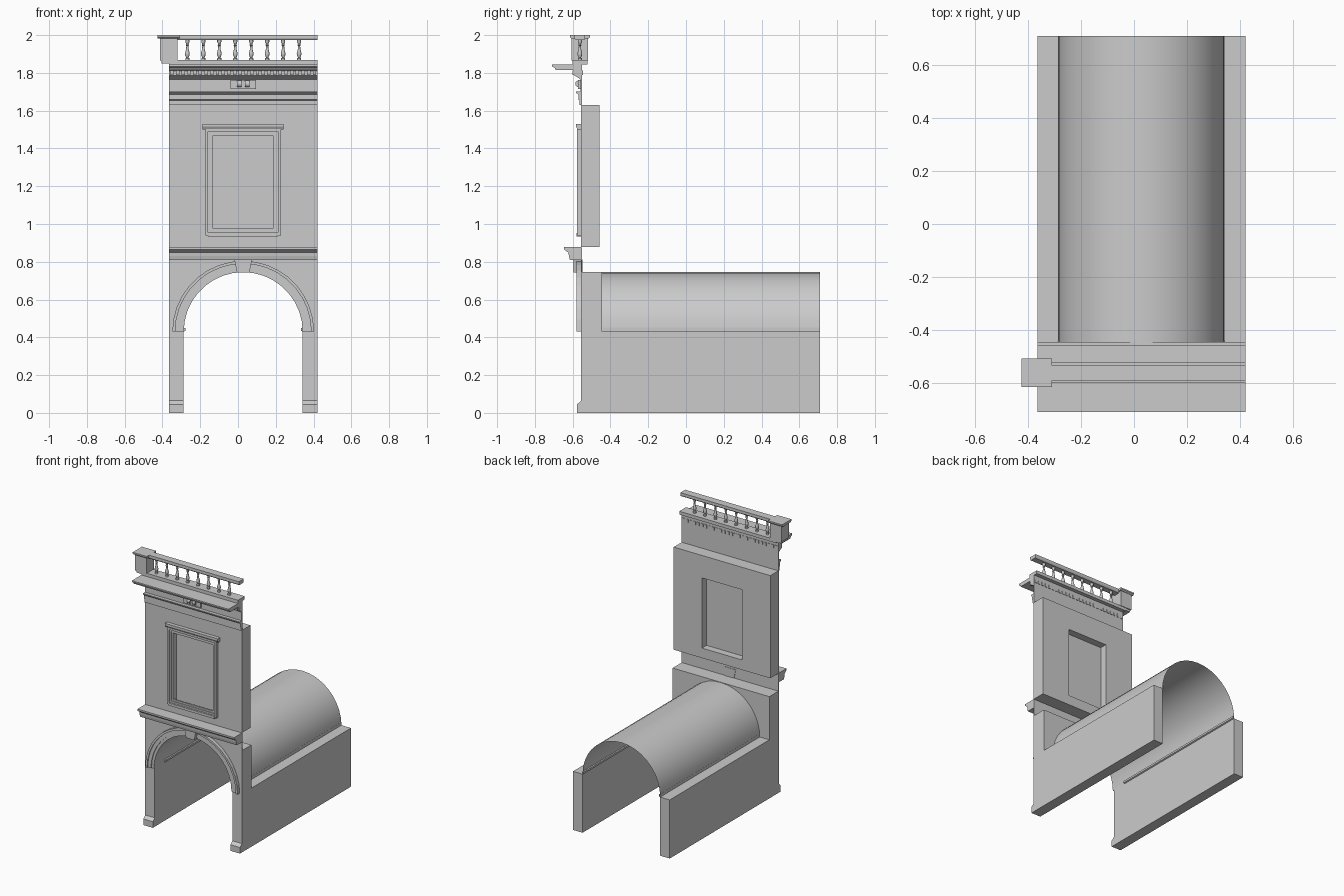
import bpy, bmesh
from math import sin, cos, pi

if "Cube" in bpy.data.objects:
    bpy.data.objects.remove(bpy.data.objects["Cube"])

CX, XL, XR = 0.0275, -0.365, 0.42      # facade centre line and ends
YF, YB = -0.555, 0.71                  # facade plane and rear end
SPRING, R = 0.43, 0.315                # arch springing height and radius
SEG = 18


def finish(name, bm, smooth=False):
    bmesh.ops.remove_doubles(bm, verts=bm.verts, dist=1e-5)
    bmesh.ops.recalc_face_normals(bm, faces=bm.faces)
    me = bpy.data.meshes.new(name)
    bm.to_mesh(me)
    bm.free()
    ob = bpy.data.objects.new(name, me)
    bpy.context.collection.objects.link(ob)
    if smooth:
        bpy.ops.object.select_all(action='DESELECT')
        ob.select_set(True)
        bpy.context.view_layer.objects.active = ob
        bpy.ops.object.shade_smooth_by_angle(angle=0.7)
    return ob


def loft(name, loops, close_u=False, close_v=True, caps=True, smooth=False):
    """Skin a list of equal-length point loops."""
    bm = bmesh.new()
    vs = [[bm.verts.new(p) for p in lp] for lp in loops]
    n, m = len(vs), len(vs[0])
    for i in range(n if close_u else n - 1):
        for j in range(m if close_v else m - 1):
            a, b = vs[i], vs[(i + 1) % n]
            k = (j + 1) % m
            bm.faces.new((a[j], a[k], b[k], b[j]))
    if caps and close_v and not close_u:
        bm.faces.new(vs[0])
        bm.faces.new(vs[-1])
    return finish(name, bm, smooth)


def run_x(name, prof, x0=XL, x1=XR):
    """Extrude a (y, z) profile along x."""
    return loft(name, [[(x, y, z) for y, z in prof] for x in (x0, x1)])


def run_y(name, prof, y0, y1):
    """Extrude an (x, z) profile along y."""
    return loft(name, [[(x, y, z) for x, z in prof] for y in (y0, y1)])


def box(name, x0, x1, y0, y1, z0, z1):
    return run_x(name, [(y0, z0), (y1, z0), (y1, z1), (y0, z1)], x0, x1)


def rect_ring(name, x0, x1, z0, z1, prof):
    """Sweep (inset, y) profile around a rectangle."""
    loops = [[(x0 + d, y, z0 + d), (x1 - d, y, z0 + d),
              (x1 - d, y, z1 - d), (x0 + d, y, z1 - d)] for d, y in prof]
    return loft(name, loops, close_u=True)


def lathe(name, prof, x, y, seg=12):
    loops = [[(x + r * cos(2 * pi * k / seg), y + r * sin(2 * pi * k / seg), z)
              for k in range(seg)] for r, z in prof]
    return loft(name, loops, smooth=True)


def arc(r):
    return [(CX - r * cos(pi * i / SEG), SPRING + r * sin(pi * i / SEG))
            for i in range(SEG + 1)]


# Side walls with moulded front foot, plus inner string course
for side, s in (("left", -1), ("right", 1)):
    a, b = sorted((CX + s * R, CX + s * 0.3925))
    run_x(side + "_wall", [(-0.577, 0), (YB, 0), (YB, SPRING), (YF, SPRING),
                           (YF, 0.065), (-0.577, 0.045)], a, b)
    p, q, h = CX + s * R, CX + s * (R - 0.009), SPRING
    run_y(side + "_string_course", [(p, h), (q, h + 0.004), (q, h + 0.018), (p, h + 0.022)],
          -0.44, YB)

# Barrel vault, a thin shell
loft("barrel_vault", [[(x, y, z) for x, z in arc(R)] for y in (YF, YB)],
     close_v=False, smooth=True)

# Arched front wall and the strip above it
run_y("arch_wall", arc(R) + [(XR, SPRING), (XR, 0.747), (XL, 0.747), (XL, SPRING)], YF, -0.445)
box("arch_top_strip", XL, XR, YF, -0.55, 0.747, 0.875)

# Stepped arch moulding
arch_prof = [(0.315, -0.55), (0.315, -0.565), (0.334, -0.565), (0.334, -0.572),
             (0.36, -0.572), (0.36, -0.58), (0.375, -0.58), (0.375, -0.55)]
loft("arch_moulding", [[(CX - r * cos(t), y, SPRING + r * sin(t)) for r, y in arch_prof]
                       for t in (pi * i / SEG for i in range(SEG + 1))])
run_y("keystone", [(CX - 0.033, 0.743), (CX + 0.033, 0.743),
                   (CX + 0.047, 0.812), (CX - 0.047, 0.812)], -0.595, -0.547)

# Lower cornice
run_x("lower_cornice", [(YF, 0.81), (-0.615, 0.81), (-0.62, 0.83), (-0.622, 0.848),
                        (-0.632, 0.855), (-0.645, 0.865), (-0.645, 0.877), (YF, 0.877)])

# Upper wall with window opening
WX0, WX1, WZ0, WZ1 = -0.135, 0.19, 0.95, 1.465
outer = [(XL, 0.877), (XR, 0.877), (XR, 1.63), (XL, 1.63)]
inner = [(WX0, WZ0), (WX1, WZ0), (WX1, WZ1), (WX0, WZ1)]
loft("upper_wall", [[(x, y, z) for x, z in lp] for lp, y in
                    ((outer, YF), (inner, YF), (inner, -0.457), (outer, -0.457))], close_u=True)
box("window_panel", WX0, WX1, -0.52, -0.51, WZ0, WZ1)
rect_ring("window_frame", -0.172, 0.227, 0.94, 1.503,
          [(0, -0.55), (0, -0.577), (0.014, -0.577), (0.014, -0.568),
           (0.026, -0.568), (0.026, -0.562), (0.038, -0.562), (0.038, -0.55)])
box("window_sill", -0.158, 0.213, -0.58, -0.55, 0.934, 0.952)
run_x("window_hood", [(-0.55, 1.5), (-0.573, 1.5), (-0.582, 1.515), (-0.582, 1.53),
                      (-0.55, 1.53)], -0.187, 0.242)

# Entablature: architrave, frieze and crowning cornice
run_x("entablature", [(-0.55, 1.63), (-0.564, 1.63), (-0.564, 1.655), (-0.57, 1.658),
                      (-0.57, 1.685), (-0.582, 1.695), (-0.582, 1.702), (-0.558, 1.702),
                      (-0.558, 1.765), (-0.572, 1.775), (-0.59, 1.785), (-0.59, 1.81),
                      (-0.602, 1.815), (-0.69, 1.815), (-0.695, 1.826), (-0.71, 1.834),
                      (-0.71, 1.844), (-0.55, 1.844)])
N = 26
step = (XR - XL) / N
for i in range(N):
    x = XL + (i + 0.5) * step
    box("dentil", x - 0.009, x + 0.009, -0.602, -0.546, 1.788, 1.812)

# Scroll tablet on the frieze
box("frieze_tablet", -0.04, 0.095, -0.572, -0.55, 1.715, 1.763)
for x in (CX - 0.022, CX + 0.022):
    loft("frieze_scroll", [[(x + d, -0.572 + 0.014 * cos(pi * k / 6), 1.742 + 0.017 * sin(pi * k / 6))
                            for k in range(12)] for d in (-0.012, 0.012)], smooth=True)

# Balustrade
BY = -0.562
box("balustrade_plinth", XL, XR, -0.6, -0.522, 1.844, 1.868)
run_x("balustrade_rail", [(BY - 0.022, 1.973), (BY + 0.022, 1.973), (BY + 0.028, 1.982),
                          (BY + 0.028, 2.0), (BY - 0.028, 2.0), (BY - 0.028, 1.982)], -0.33, XR)
bal = [(0.011, 1.868), (0.011, 1.877), (0.006, 1.881), (0.012, 1.895), (0.0125, 1.904),
       (0.007, 1.925), (0.0055, 1.943), (0.009, 1.947), (0.006, 1.952), (0.011, 1.964),
       (0.011, 1.974)]
for i in range(8):
    lathe("baluster", bal, -0.268 + i * 0.0845, BY)

# Corner pedestal with cap
box("pedestal_body", -0.412, -0.32, -0.605, -0.518, 1.866, 1.986)
box("pedestal_base", -0.405, -0.327, -0.598, -0.525, 1.85, 1.868)
run_x("pedestal_cap", [(-0.607, 1.982), (-0.516, 1.982), (-0.507, 1.99), (-0.507, 2.0),
                       (-0.615, 2.0), (-0.615, 1.99)], -0.425, -0.31)
